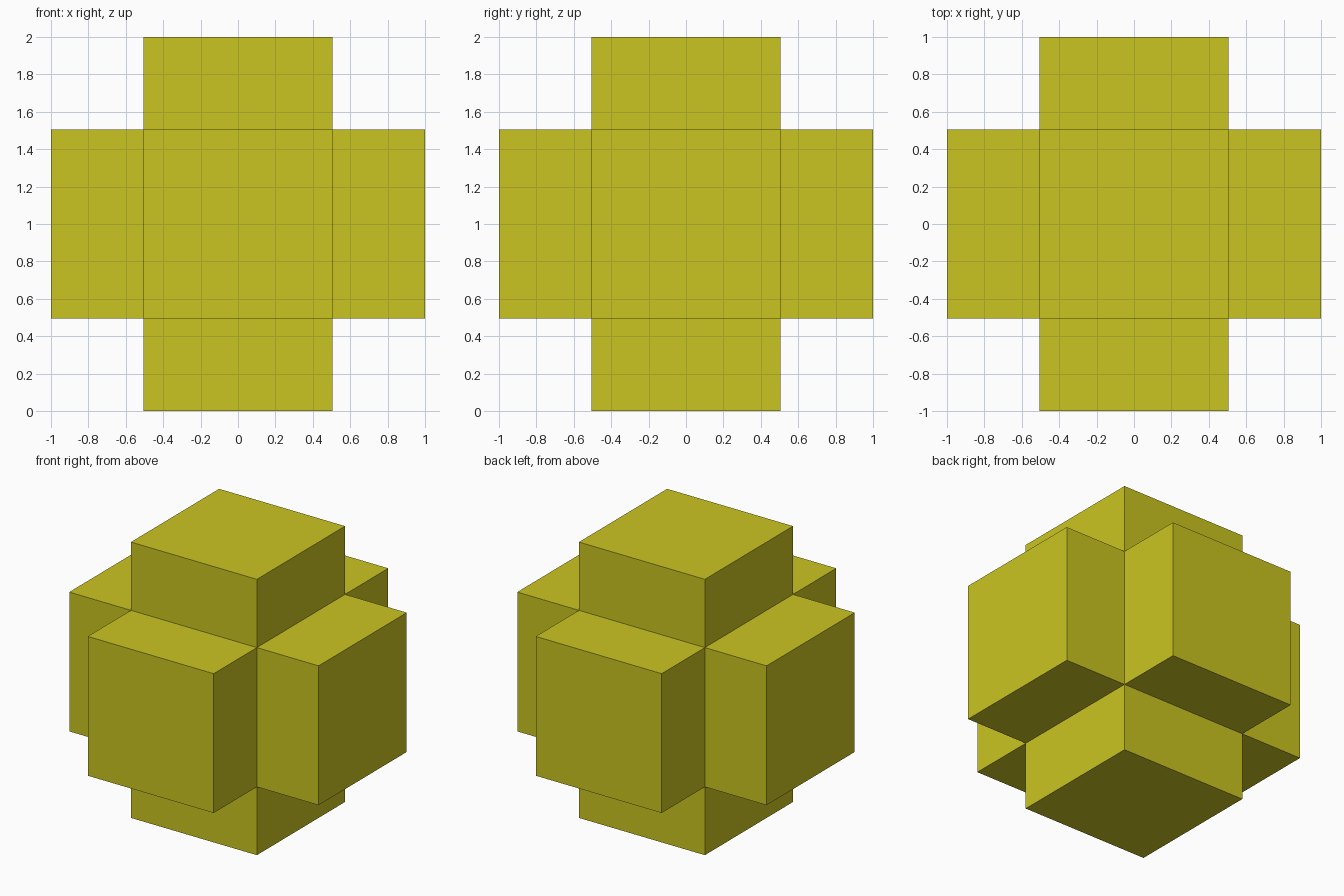
import bpy
import bmesh

if "Cube" in bpy.data.objects:
    bpy.data.objects.remove(bpy.data.objects["Cube"])

CORE = 1.01           # width of the central cube and of every arm
REACH = 1.0           # distance from centre to each arm's end

# Central cube with all six faces pulled outwards into square arms
bm = bmesh.new()
bmesh.ops.create_cube(bm, size=CORE)
bm.normal_update()
arms = bmesh.ops.extrude_discrete_faces(bm, faces=bm.faces[:])["faces"]
for face in arms:
    face.normal_update()
    bmesh.ops.translate(bm, verts=face.verts, vec=face.normal * (REACH - CORE / 2))

# Stand the shape on the ground
bmesh.ops.translate(bm, verts=bm.verts, vec=(0, 0, REACH))
bm.normal_update()

mesh = bpy.data.meshes.new("six_armed_block")
bm.to_mesh(mesh)
bm.free()
block = bpy.data.objects.new("six_armed_block", mesh)
bpy.context.collection.objects.link(block)

# Mustard yellow
yellow = bpy.data.materials.new("yellow")
yellow.diffuse_color = (0.6, 0.56, 0.015, 1)
yellow.use_nodes = True
yellow.node_tree.nodes["Principled BSDF"].inputs["Base Color"].default_value = yellow.diffuse_color
mesh.materials.append(yellow)
